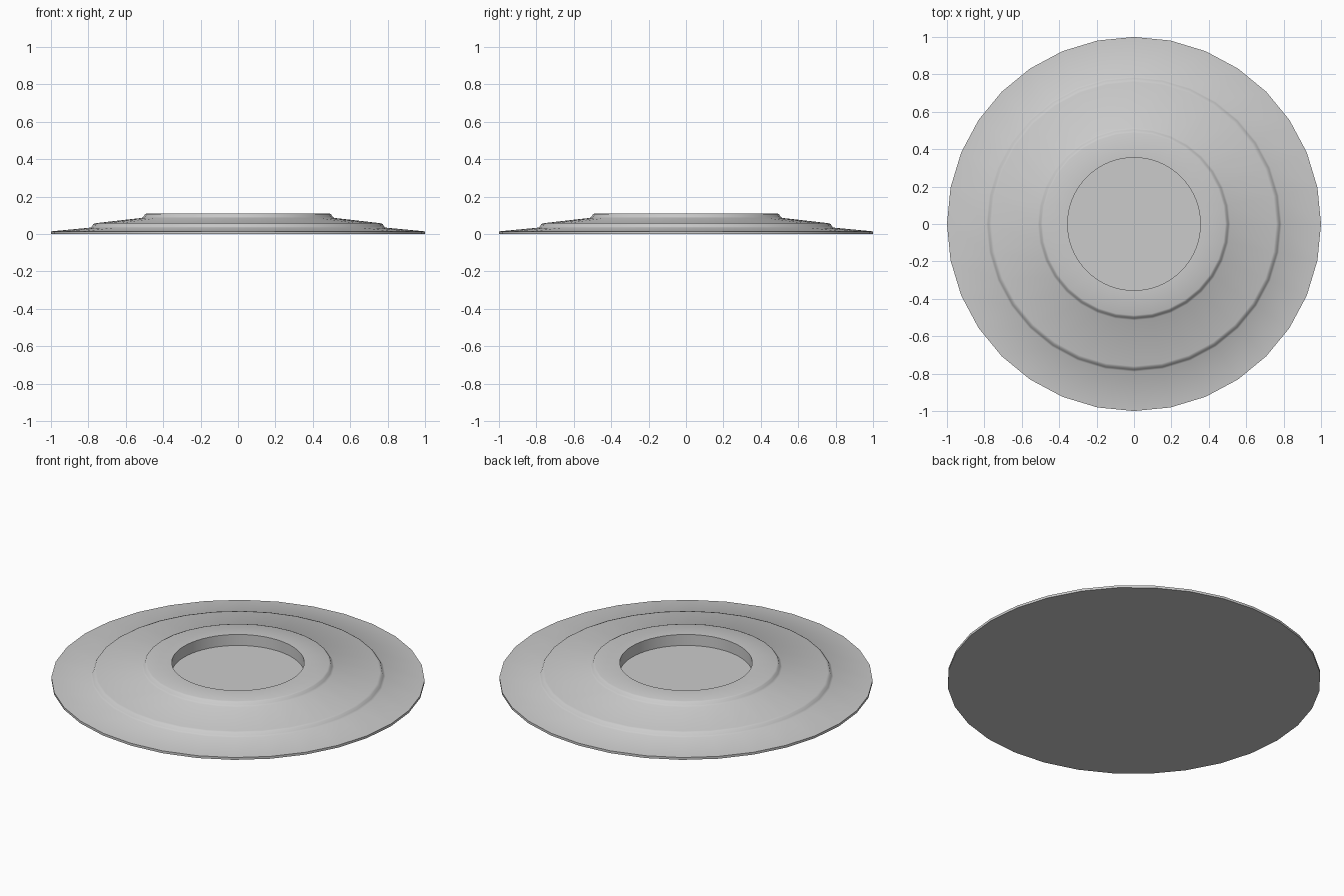
import bpy, bmesh
from math import cos, sin, pi, radians

if "Cube" in bpy.data.objects:
    bpy.data.objects.remove(bpy.data.objects["Cube"])

bm = bmesh.new()


def ring(radius, z, sides):
    verts = [bm.verts.new((radius * cos(2 * pi * i / sides), radius * sin(2 * pi * i / sides), z))
             for i in range(sides)]
    return verts


def lathe(profile, sides):
    """Stack of rings joined by quads; returns the rings."""
    rings = [ring(r, z, sides) for r, z in profile]
    for a, b in zip(rings, rings[1:]):
        for i in range(sides):
            j = (i + 1) % sides
            bm.faces.new((a[i], a[j], b[j], b[i]))
    return rings


def loop_edges(verts):
    return [bm.edges.get((verts[i - 1], verts[i])) for i in range(len(verts))]


# Stepped outer body, from the bottom edge up to the raised collar
body = lathe([(1.0, 0.0), (1.0, 0.014), (0.79, 0.034), (0.78, 0.041), (0.773, 0.054),
              (0.76, 0.058), (0.515, 0.086), (0.505, 0.093), (0.498, 0.106), (0.488, 0.11)], 32)
bm.faces.new(body[0][::-1])

# Round recess with a flat floor
recess = lathe([(0.355, 0.11), (0.355, 0.045)], 64)
bm.faces.new(recess[-1])

# Flat collar top between the body and the recess
bmesh.ops.triangle_fill(bm, use_beauty=True, normal=(0, 0, 1),
                        edges=loop_edges(body[-1]) + loop_edges(recess[0]))
bmesh.ops.recalc_face_normals(bm, faces=bm.faces[:])

mesh = bpy.data.meshes.new("stepped_disc")
bm.to_mesh(mesh)
bm.free()
disc = bpy.data.objects.new("stepped_disc", mesh)
bpy.context.collection.objects.link(disc)
bpy.context.view_layer.objects.active = disc
disc.select_set(True)
bpy.ops.object.shade_smooth_by_angle(angle=radians(60))
